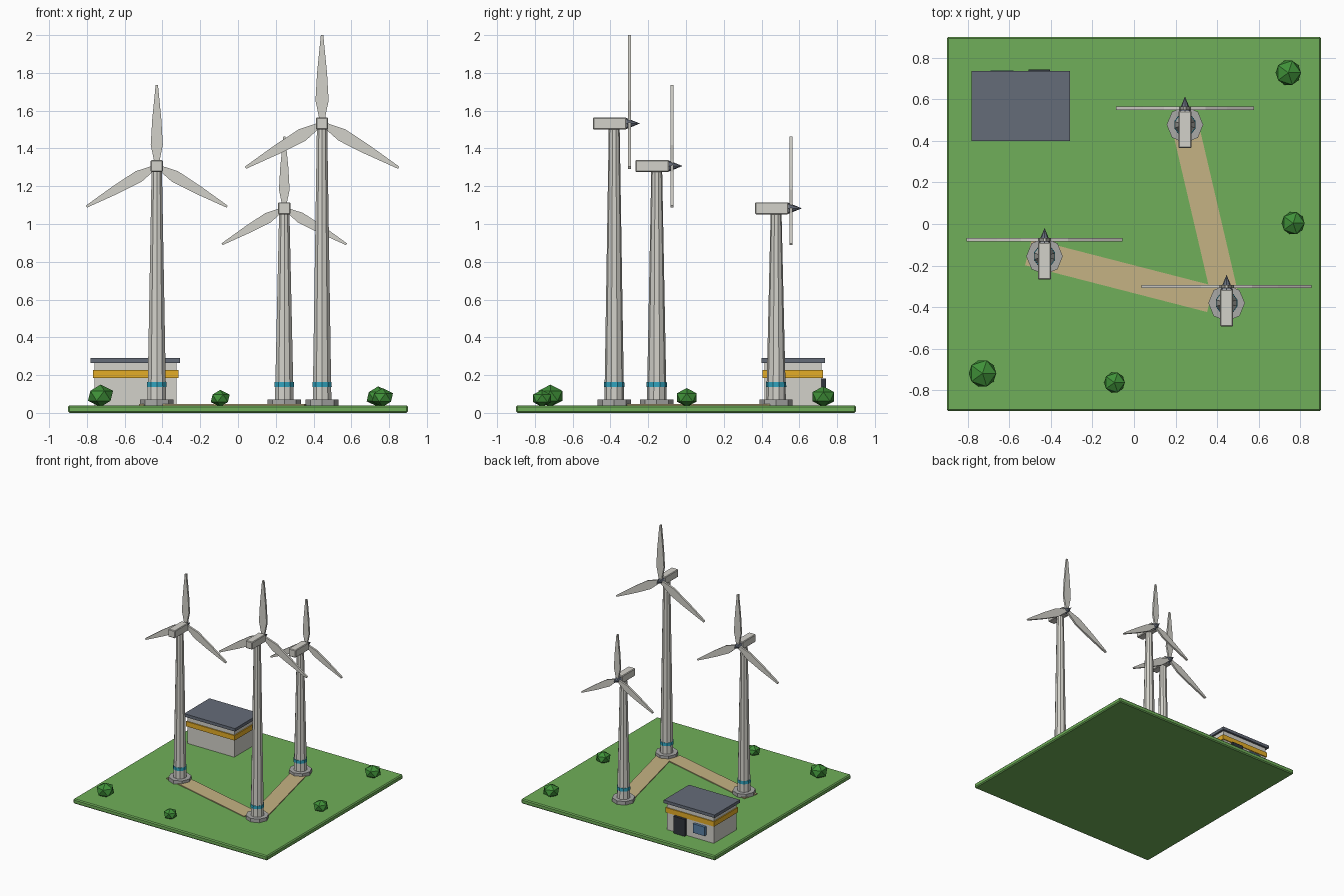
import bpy, bmesh
from math import pi, atan2, hypot
from mathutils import Matrix, Vector

if "Cube" in bpy.data.objects:
    bpy.data.objects.remove(bpy.data.objects["Cube"])


def mat(name, *rgb):
    m = bpy.data.materials.new(name)
    m.diffuse_color = (*rgb, 1)
    m.use_nodes = True
    m.node_tree.nodes["Principled BSDF"].inputs["Base Color"].default_value = m.diffuse_color
    return m


GRASS = mat("grass", 0.16, 0.43, 0.10)
PATH = mat("path", 0.56, 0.45, 0.23)
WHITE = mat("white", 0.65, 0.64, 0.59)
STONE = mat("concrete", 0.40, 0.40, 0.39)
SLATE = mat("slate", 0.13, 0.15, 0.19)
AMBER = mat("amber", 0.78, 0.42, 0.02)
TEAL = mat("teal", 0.03, 0.36, 0.50)
LEAF = mat("leaf", 0.05, 0.28, 0.04)
DARK = mat("dark", 0.03, 0.035, 0.045)
GLASS = mat("glass", 0.10, 0.22, 0.38)


def finish(name, bm, material, bevel=0):
    bmesh.ops.recalc_face_normals(bm, faces=bm.faces)
    me = bpy.data.meshes.new(name)
    bm.to_mesh(me)
    bm.free()
    me.materials.append(material)
    ob = bpy.data.objects.new(name, me)
    bpy.context.collection.objects.link(ob)
    if bevel:
        b = ob.modifiers.new("bevel", "BEVEL")
        b.width, b.segments = bevel, 1
    return ob


def box(name, lo, hi, material, bevel=0):
    bm = bmesh.new()
    lo, hi = Vector(lo), Vector(hi)
    m = Matrix.Translation((lo + hi) / 2) @ Matrix.Diagonal((*(hi - lo), 1))
    bmesh.ops.create_cube(bm, size=1, matrix=m)
    return finish(name, bm, material, bevel)


def cone(name, x, y, z0, z1, r0, r1, sides, material):
    bm = bmesh.new()
    bmesh.ops.create_cone(bm, cap_ends=True, segments=sides, radius1=r0, radius2=r1, depth=z1 - z0,
                          matrix=Matrix.Translation((x, y, (z0 + z1) / 2)))
    return finish(name, bm, material)


def path(name, a, b, start, end, width=0.13):
    # flat strip from a to b, lengthened by start and end
    d = hypot(b[0] - a[0], b[1] - a[1])
    ob = box(name, (-start, -width / 2, 0.03), (d + end, width / 2, 0.047), PATH)
    ob.location = (a[0], a[1], 0)
    ob.rotation_euler.z = atan2(b[1] - a[1], b[0] - a[0])


def turbine(tag, x, y, hub, r):
    cone(tag + "_foundation", x, y, 0.035, 0.07, 0.088, 0.088, 8, STONE)
    cone(tag + "_tower", x, y, 0.06, hub - 0.03, 0.052, 0.029, 10, WHITE)
    cone(tag + "_tower_band", x, y, 0.138, 0.164, 0.054, 0.053, 10, TEAL)
    box(tag + "_nacelle", (x - 0.032, y - 0.112, hub - 0.032), (x + 0.032, y + 0.066, hub + 0.032), WHITE, 0.005)
    # spinner, pointing to the back
    bm = bmesh.new()
    bmesh.ops.create_cone(bm, cap_ends=True, segments=8, radius1=0.031, radius2=0, depth=0.075,
                          matrix=Matrix.Translation((x, y + 0.0985, hub)) @ Matrix.Rotation(-pi / 2, 4, "X"))
    finish(tag + "_spinner", bm, SLATE)
    # three tapered blades, first one straight up
    prof = [(0.0, 0.012), (0.08, 0.016), (0.26, 0.032), (0.58, 0.024), (1.0, 0.006)]
    k = r / 0.43
    outline = [(-w * k, t * r) for t, w in prof] + [(w * k, t * r) for t, w in reversed(prof)]
    for i in range(3):
        bm = bmesh.new()
        face = bm.faces.new([bm.verts.new((px, -0.008, pz)) for px, pz in outline])
        ext = bmesh.ops.extrude_face_region(bm, geom=[face])["geom"]
        bmesh.ops.translate(bm, vec=(0, 0.016, 0), verts=[v for v in ext if isinstance(v, bmesh.types.BMVert)])
        ob = finish(f"{tag}_blade_{i + 1}", bm, WHITE)
        ob.location = (x, y + 0.08, hub)
        ob.rotation_euler.y = i * 2 * pi / 3


# ground plate
box("ground", (-0.9, -0.9, 0), (0.9, 0.9, 0.04), GRASS, 0.008)

# turbines and the paths linking them
A, B, C = (-0.43, -0.155), (0.445, -0.38), (0.245, 0.477)
turbine("left_turbine", *A, 1.307, 0.43)
turbine("front_turbine", *B, 1.532, 0.468)
turbine("back_turbine", *C, 1.083, 0.38)
path("left_path", A, B, 0.08, -0.08)
path("back_path", C, B, 0.0, 0.0)

# service building
box("building_walls", (-0.76, 0.415, 0.035), (-0.325, 0.717, 0.27), WHITE)
box("building_band", (-0.768, 0.406, 0.185), (-0.316, 0.725, 0.226), AMBER)
box("building_roof", (-0.78, 0.40, 0.265), (-0.308, 0.735, 0.29), SLATE)
box("building_door", (-0.508, 0.70, 0.04), (-0.403, 0.742, 0.182), DARK)
box("building_window", (-0.69, 0.70, 0.09), (-0.58, 0.738, 0.165), GLASS)

# faceted bushes
for i, (x, y, r) in enumerate([(-0.728, -0.718, 0.074), (-0.094, -0.762, 0.056),
                               (0.742, 0.727, 0.068), (0.765, 0.004, 0.062)]):
    bm = bmesh.new()
    bmesh.ops.create_icosphere(bm, subdivisions=1, radius=r,
                               matrix=Matrix.Translation((x, y, 0.035 + r * 0.75)) @ Matrix.Diagonal((1, 1, 0.8, 1)))
    finish(f"bush_{i + 1}", bm, LEAF)
